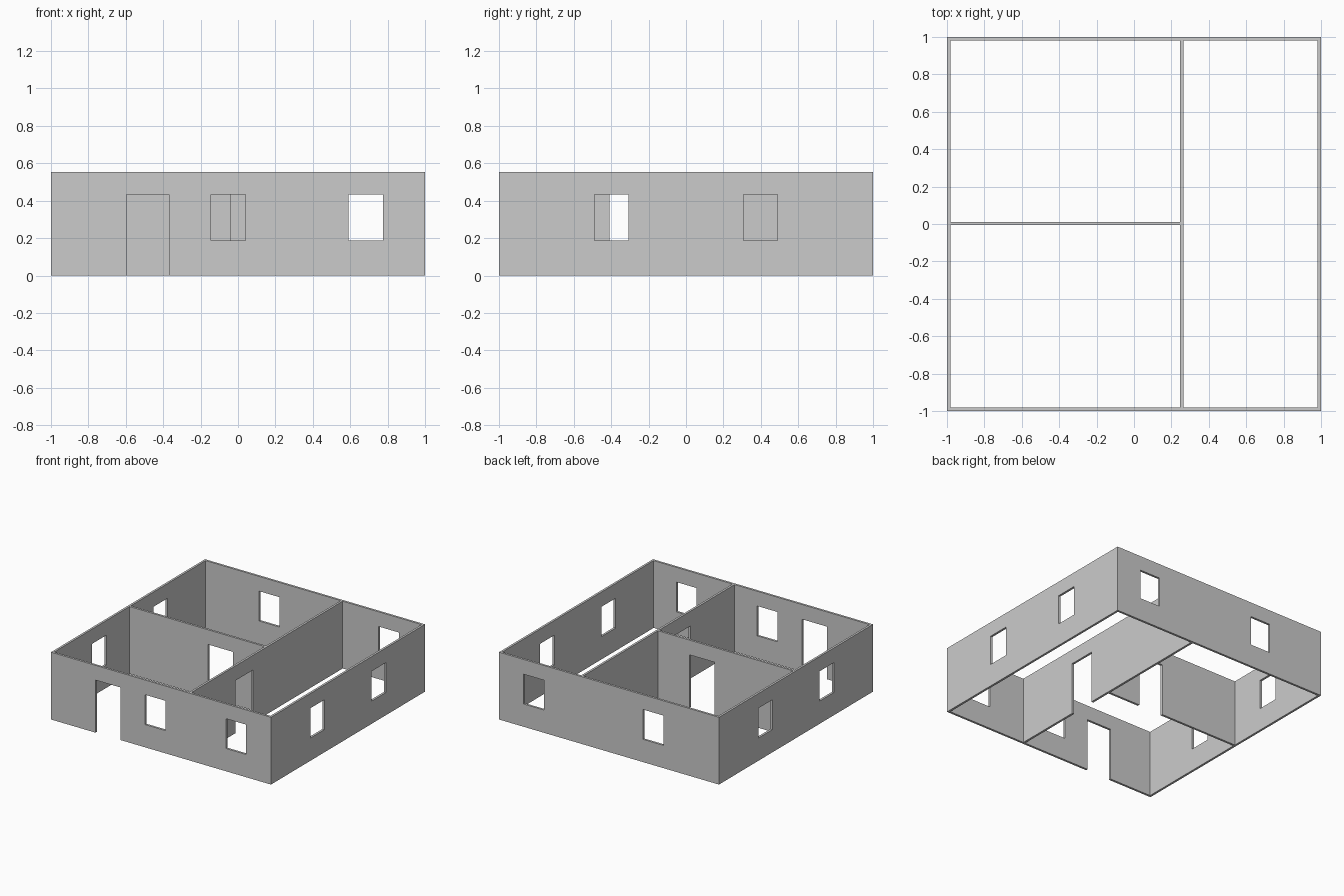
import bpy, bmesh
from mathutils import Vector

if "Cube" in bpy.data.objects:
    bpy.data.objects.remove(bpy.data.objects["Cube"])

H = 0.553            # wall height
T = 0.018            # wall thickness
SILL, HEAD = 0.187, 0.432


def wall(name, axis, start, end, offset, windows=(), doors=()):
    """Upright slab along an axis, centred on offset, pierced by openings."""
    openings = [(a, b, SILL) for a, b in windows] + [(a, b, 0.0) for a, b in doors]
    us = sorted({start, end} | {u for o in openings for u in o[:2]})
    zs = [0.0, SILL, HEAD, H]

    def place(u, v, z):
        return Vector((u, v, z)) if axis == 'x' else Vector((v, u, z))

    bm = bmesh.new()
    # Panel of cells, leaving the openings empty
    for u0, u1 in zip(us, us[1:]):
        for z0, z1 in zip(zs, zs[1:]):
            um, zm = (u0 + u1) / 2, (z0 + z1) / 2
            if any(a < um < b and s < zm < HEAD for a, b, s in openings):
                continue
            v = offset - T / 2
            bm.faces.new([bm.verts.new(place(u, v, z)) for u, z in
                          ((u0, z0), (u1, z0), (u1, z1), (u0, z1))])
    bmesh.ops.remove_doubles(bm, verts=bm.verts, dist=1e-5)
    # Give the panel its thickness
    res = bmesh.ops.extrude_face_region(bm, geom=bm.faces[:], use_keep_orig=True)
    moved = [g for g in res['geom'] if isinstance(g, bmesh.types.BMVert)]
    bmesh.ops.translate(bm, verts=moved, vec=place(0, T, 0))
    bmesh.ops.recalc_face_normals(bm, faces=bm.faces)

    mesh = bpy.data.meshes.new(name)
    bm.to_mesh(mesh)
    bm.free()
    obj = bpy.data.objects.new(name, mesh)
    bpy.context.collection.objects.link(obj)
    return obj


E = 1 - T / 2        # centre line of the outer walls
I = 1 - T            # inner face of the outer walls
PX = 0.255           # centre of the long partition
side_windows = [(-0.49, -0.307), (0.307, 0.49)]

# Outer walls
wall("front_wall", 'x', -1, 1, -E, [(-0.145, 0.04), (0.59, 0.775)], [(-0.595, -0.368)])
wall("back_wall", 'x', -1, 1, E, [(-0.495, -0.31), (0.59, 0.775)])
for name, side in (("left_wall", -1), ("right_wall", 1)):
    wall(name, 'y', -I, I, side * E, side_windows)

# Inner partitions, each with a doorway
wall("long_partition", 'y', -I, I, PX, doors=[(-0.41, -0.184)])
wall("cross_partition", 'x', -I, PX - T / 2, 0.003, doors=[(-0.268, -0.042)])
